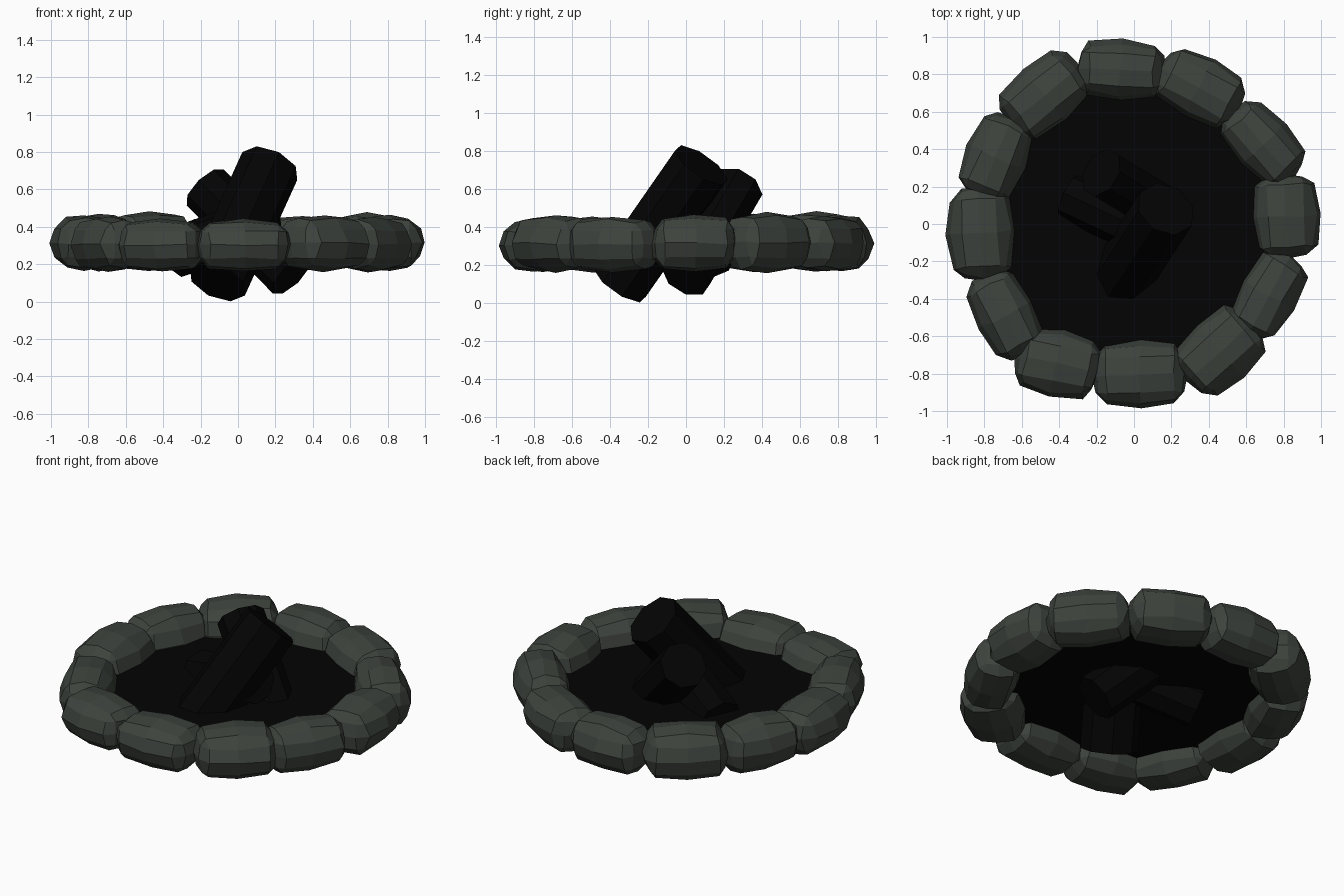
import bpy, bmesh, math, random
from mathutils import Vector, Matrix

if "Cube" in bpy.data.objects:
    bpy.data.objects.remove(bpy.data.objects["Cube"])
random.seed(4)


def material(name, rgb):
    m = bpy.data.materials.new(name)
    m.diffuse_color = (*rgb, 1)
    m.use_nodes = True
    m.node_tree.nodes["Principled BSDF"].inputs["Base Color"].default_value = m.diffuse_color
    return m


STONE = material("grey_green_stone", (0.047, 0.056, 0.047))
CHAR = material("charred_black", (0.001, 0.001, 0.001))


def finish(name, bm, mat):
    bmesh.ops.recalc_face_normals(bm, faces=bm.faces)
    me = bpy.data.meshes.new(name)
    bm.to_mesh(me)
    bm.free()
    me.materials.append(mat)
    ob = bpy.data.objects.new(name, me)
    bpy.context.collection.objects.link(ob)
    return ob


INNER = (0.74, 0.52, 0.52)                     # where each chamfer starts
DROP = ((0, 0.06, 0.08), (0.14, 0, 0.14), (0.12, 0.10, 0))  # rounding of each side


def stone(name, x, y, z_top, length, width, turn):
    """Chunky rounded boulder with its long side along the ring."""
    bm = bmesh.new()
    bmesh.ops.create_cube(bm, size=2)
    bmesh.ops.bevel(bm, geom=bm.edges[:], offset=0.3, segments=1, affect='EDGES')
    # centre lines on every axis
    for axis in ((1, 0, 0), (0, 1, 0), (0, 0, 1)):
        bmesh.ops.bisect_plane(bm, geom=bm.verts[:] + bm.edges[:] + bm.faces[:],
                               plane_co=(0, 0, 0), plane_no=axis)
    # pull chamfers in to round the section, then roughen
    for v in bm.verts:
        a = [abs(c) for c in v.co]
        for i in range(3):
            sign = math.copysign(1, v.co[i])
            if a[i] > 0.95:
                v.co[i] = sign * (1.02 - sum(DROP[i][j] for j in range(3) if a[j] > 0.2))
            elif a[i] > 0.2:
                v.co[i] = sign * INNER[i]
        v.co += Vector([random.uniform(-0.04, 0.04) for _ in range(3)])
    z_low = 0.165
    bm.transform(Matrix.Translation((x, y, (z_top + z_low) / 2))
                 @ Matrix.Rotation(math.radians(turn), 4, 'Z')
                 @ Matrix.Diagonal((length / 2, width / 2, (z_top - z_low) / 2, 1)))
    finish(name, bm, STONE)


def log(name, start, end, radius, spin=0, sides=8):
    """Burnt faceted log running between two end centres."""
    a, b = Vector(start), Vector(end)
    bm = bmesh.new()
    bmesh.ops.create_cone(bm, cap_ends=True, segments=sides, radius1=radius,
                          radius2=radius, depth=(b - a).length)
    bm.transform(Matrix.Translation((a + b) / 2)
                 @ (b - a).to_track_quat('Z', 'Y').to_matrix().to_4x4()
                 @ Matrix.Rotation(math.radians(spin), 4, 'Z'))
    finish(name, bm, CHAR)


# ring of stones: x, y, top height, length, width, turn about z
RING = [
    (-0.07, 0.825, 0.46, 0.47, 0.32, -3), (0.35, 0.73, 0.46, 0.47, 0.34, -28),
    (0.69, 0.43, 0.47, 0.48, 0.31, -48), (0.815, 0.04, 0.46, 0.45, 0.36, -87),
    (0.72, -0.38, 0.45, 0.48, 0.31, 61), (0.46, -0.68, 0.46, 0.47, 0.37, 42),
    (0.03, -0.805, 0.44, 0.49, 0.36, 1), (-0.41, -0.745, 0.44, 0.45, 0.36, -12),
    (-0.69, -0.485, 0.45, 0.48, 0.31, -63), (-0.82, -0.05, 0.46, 0.49, 0.36, 93),
    (-0.74, 0.36, 0.47, 0.46, 0.33, 67), (-0.48, 0.69, 0.48, 0.48, 0.35, 40),
]
for i, spec in enumerate(RING):
    stone(f"ring_stone_{i + 1}", *spec)

# thin ash bed filling the ring
bm = bmesh.new()
bmesh.ops.create_cone(bm, cap_ends=True, segments=24, radius1=0.76, radius2=0.76, depth=0.02)
bm.transform(Matrix.Translation((0, 0, 0.3)))
finish("ash_bed", bm, CHAR)

# three leaning burnt logs, poking through the ash bed
log("tall_log", (-0.11, -0.35, 0.107), (0.17, 0.08, 0.725), 0.165)
log("back_log", (0.285, 0.0, 0.14), (-0.175, 0.275, 0.61), 0.138, 22.5)
log("low_log", (-0.34, 0.15, 0.26), (0.17, -0.09, 0.44), 0.135)
